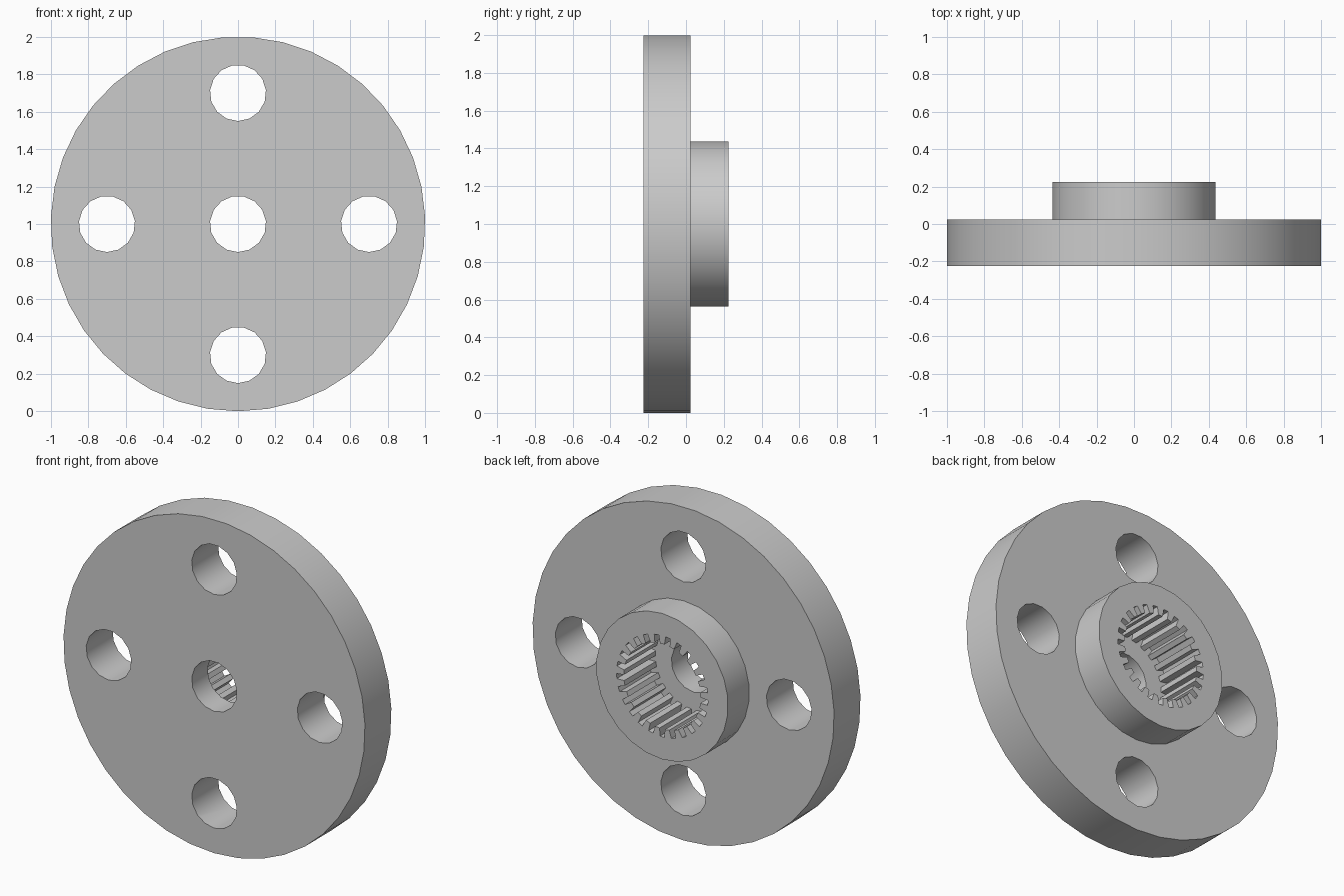
import bpy
import bmesh
from math import cos, sin, tau, radians

if "Cube" in bpy.data.objects:
    bpy.data.objects.remove(bpy.data.objects["Cube"], do_unlink=True)

CENTRE_Z = 1.0
FRONT, STEP, BACK = -0.225, 0.025, 0.225
POCKET_FLOOR = -0.075

grey = bpy.data.materials.new("light_grey")
grey.use_nodes = True
grey.diffuse_color = (0.6, 0.6, 0.6, 1)
grey.node_tree.nodes["Principled BSDF"].inputs["Base Color"].default_value = (0.6, 0.6, 0.6, 1)


def prism(name, outline, y0, y1):
    """Extrude an outline of (x, z) points from y0 to y1."""
    bm = bmesh.new()
    face = bm.faces.new([bm.verts.new((x, y0, z)) for x, z in outline])
    result = bmesh.ops.extrude_face_region(bm, geom=[face])
    moved = [v for v in result["geom"] if isinstance(v, bmesh.types.BMVert)]
    bmesh.ops.translate(bm, vec=(0, y1 - y0, 0), verts=moved)
    bmesh.ops.recalc_face_normals(bm, faces=bm.faces)
    mesh = bpy.data.meshes.new(name)
    bm.to_mesh(mesh)
    bm.free()
    mesh.materials.append(grey)
    obj = bpy.data.objects.new(name, mesh)
    bpy.context.collection.objects.link(obj)
    return obj


def polar(radius, angle, x=0, z=CENTRE_Z):
    """Point on a circle, with the angle measured from its lowest point."""
    return (x + radius * sin(angle), z - radius * cos(angle))


def circle(radius, sides, x=0, z=CENTRE_Z):
    return [polar(radius, tau * i / sides, x, z) for i in range(sides)]


def spline_outline(tip, root, teeth):
    """Toothed socket outline with slightly tapered slots."""
    pitch = tau / teeth
    steps = ((tip, -0.27), (root, -0.2), (root, 0.2), (tip, 0.27))
    return [polar(r, (i + f) * pitch) for i in range(teeth) for r, f in steps]


def combine(target, tool, operation):
    """Apply a boolean and discard the tool."""
    tool.hide_render = True
    mod = target.modifiers.new("combine", 'BOOLEAN')
    mod.operation = operation
    mod.solver = 'EXACT'
    mod.object = tool
    bpy.context.view_layer.objects.active = target
    bpy.ops.object.modifier_apply(modifier=mod.name)
    bpy.data.objects.remove(tool, do_unlink=True)


# Round plate with a raised hub on the back
flange = prism("flange_with_hub", circle(1.0, 39), FRONT, STEP)
combine(flange, prism("hub", circle(0.4375, 26), -0.15, BACK), 'UNION')

# Toothed socket in the hub
socket = prism("socket_cutter", spline_outline(0.255, 0.303, 25), POCKET_FLOOR, BACK + 0.1)
combine(flange, socket, 'DIFFERENCE')

# Centre bore and four bolt holes
for dx, dz in ((0, 0), (1, 0), (-1, 0), (0, 1), (0, -1)):
    hole = circle(0.15, 15, 0.7 * dx, CENTRE_Z + 0.7 * dz)
    combine(flange, prism("hole_cutter", hole, FRONT - 0.1, BACK + 0.1), 'DIFFERENCE')

# Smooth round walls, sharp rims
bpy.ops.object.select_all(action='DESELECT')
flange.select_set(True)
bpy.context.view_layer.objects.active = flange
bpy.ops.object.shade_smooth_by_angle(angle=radians(30))
